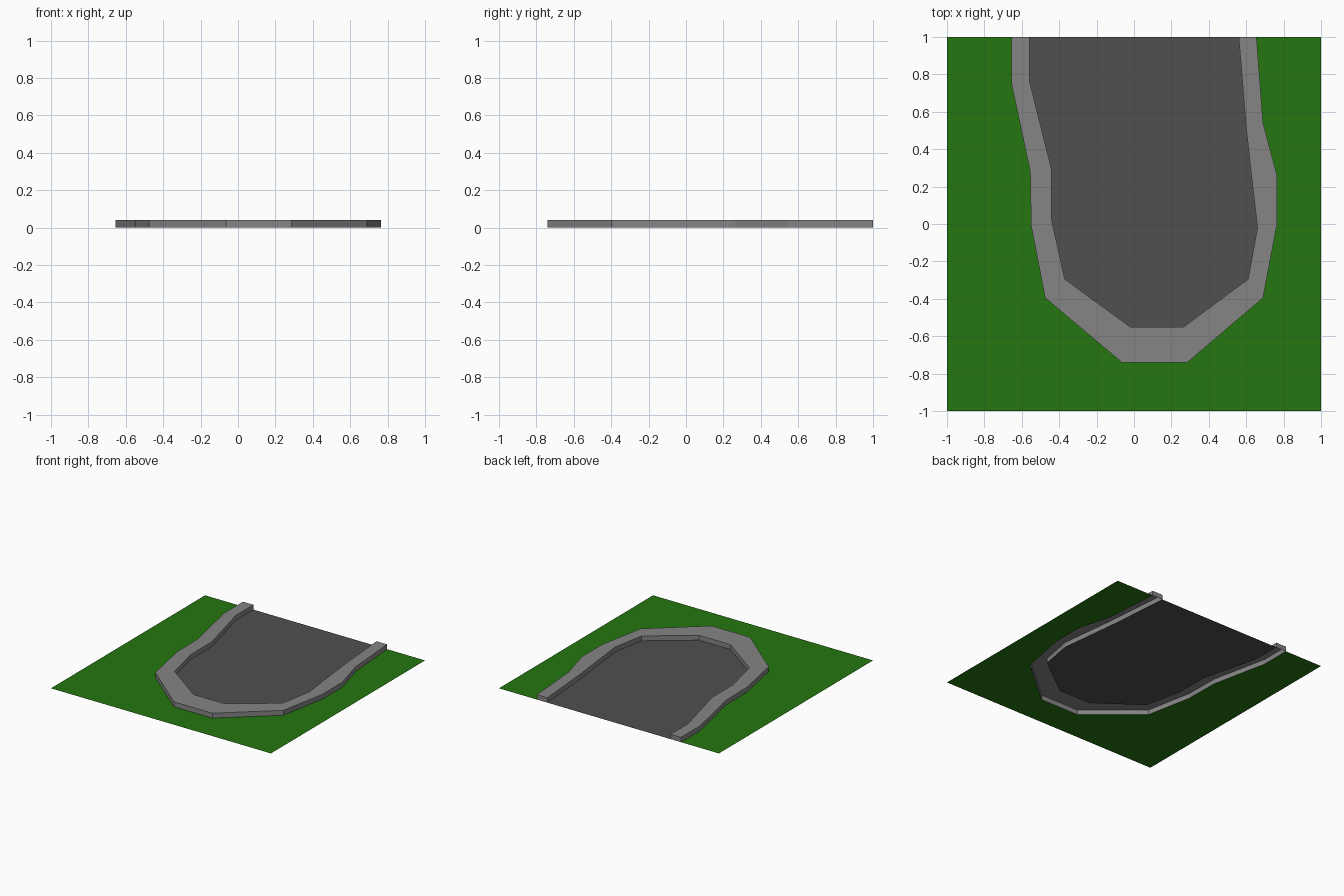
import bpy
import bmesh

cube = bpy.data.objects.get("Cube")
if cube:
    bpy.data.objects.remove(cube, do_unlink=True)

KERB_HEIGHT = 0.04

# Matching kerb outlines, running from the back right-hand end round the front
OUTER = [(-0.655, 1), (-0.655, 0.75), (-0.555, 0.28), (-0.55, -0.01),
         (-0.475, -0.395), (-0.065, -0.74), (0.285, -0.74), (0.69, -0.395),
         (0.765, 0), (0.765, 0.26), (0.69, 0.54), (0.655, 1)]
INNER = [(-0.56, 1), (-0.56, 0.77), (-0.44, 0.29), (-0.44, 0.02),
         (-0.37, -0.295), (-0.02, -0.55), (0.265, -0.55), (0.61, -0.295),
         (0.66, -0.02), (0.63, 0.24), (0.6, 0.51), (0.56, 1)]


def material(name, colour):
    mat = bpy.data.materials.new(name)
    mat.use_nodes = True
    mat.diffuse_color = (*colour, 1)
    mat.node_tree.nodes["Principled BSDF"].inputs["Base Color"].default_value = (*colour, 1)
    return mat


def finish(name, bm, mat):
    mesh = bpy.data.meshes.new(name)
    bm.to_mesh(mesh)
    bm.free()
    mesh.materials.append(mat)
    obj = bpy.data.objects.new(name, mesh)
    bpy.context.collection.objects.link(obj)
    return obj


def flat_sheet(name, outline, mat):
    bm = bmesh.new()
    face = bm.faces.new([bm.verts.new((x, y, 0)) for x, y in outline])
    face.normal_update()
    if face.normal.z < 0:
        face.normal_flip()
    bmesh.ops.triangulate(bm, faces=[face])
    return finish(name, bm, mat)


grass = material("grass green", (0.018, 0.18, 0.005))
stone = material("kerb grey", (0.235, 0.235, 0.235))
asphalt = material("asphalt grey", (0.08, 0.08, 0.08))

# Lawn wraps round the kerb, asphalt fills the inside
flat_sheet("lawn", OUTER + [(1, 1), (1, -1), (-1, -1), (-1, 1)], grass)
flat_sheet("road_surface", INNER, asphalt)

# Raised kerb: hollow underneath, closed at both ends
bm = bmesh.new()
rings = []
for (ox, oy), (ix, iy) in zip(OUTER, INNER):
    rings.append([bm.verts.new(p) for p in (
        (ox, oy, 0), (ox, oy, KERB_HEIGHT), (ix, iy, KERB_HEIGHT), (ix, iy, 0))])
for a, b in zip(rings, rings[1:]):
    for k in range(3):
        bm.faces.new((a[k], b[k], b[k + 1], a[k + 1]))
bm.faces.new(rings[0])
bm.faces.new(rings[-1][::-1])
bm.normal_update()
bmesh.ops.recalc_face_normals(bm, faces=bm.faces)
top = max(bm.faces, key=lambda f: f.calc_center_median().z)
if top.normal.z < 0:
    bmesh.ops.reverse_faces(bm, faces=bm.faces)
finish("kerb", bm, stone)
